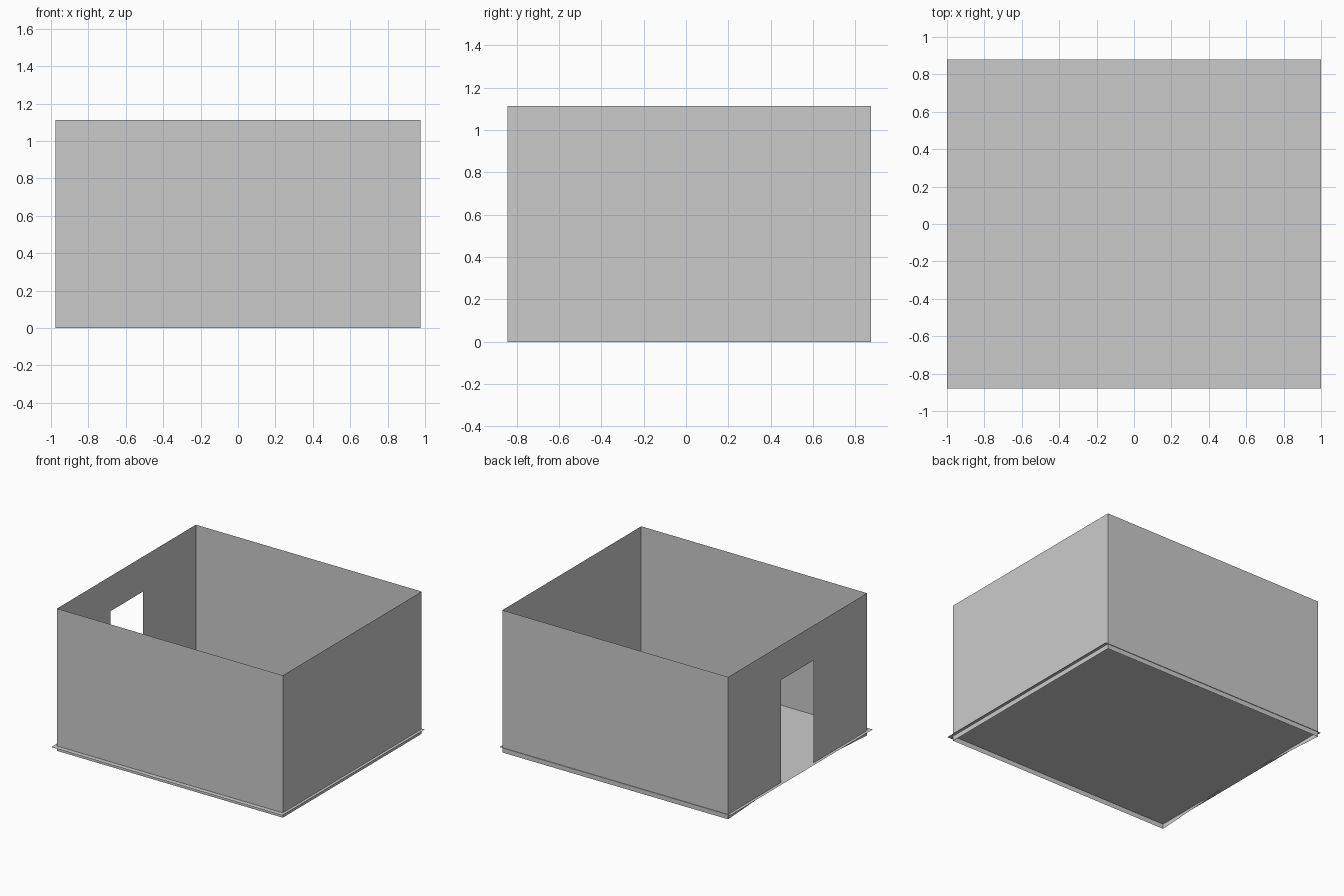
import bpy

if "Cube" in bpy.data.objects:
    bpy.data.objects.remove(bpy.data.objects["Cube"])

# Overall dimensions of the open-topped room
X = 0.977                      # half width of the walls
YF, YB = -0.842, 0.875         # front and back wall positions
H = 1.113                      # wall height
FLOOR_Z = 0.038
DOOR_Y0, DOOR_Y1, DOOR_TOP = -0.18, 0.22, 0.84


def sheet(name, outline):
    """Single flat face from an outline of points."""
    mesh = bpy.data.meshes.new(name)
    mesh.from_pydata(outline, [], [range(len(outline))])
    obj = bpy.data.objects.new(name, mesh)
    bpy.context.collection.objects.link(obj)
    return obj


def wall(name, a, b):
    """Plain upright wall between two plan points."""
    return sheet(name, [(*a, 0), (*b, 0), (*b, H), (*a, H)])


# Plain walls
wall("front_wall", (-X, YF), (X, YF))
wall("right_wall", (X, YF), (X, YB))
wall("back_wall", (X, YB), (-X, YB))

# Left wall with doorway; its lower edge rises to floor level at the jambs
profile = [(YB, 0), (DOOR_Y1, FLOOR_Z), (DOOR_Y1, DOOR_TOP),
           (DOOR_Y0, DOOR_TOP), (DOOR_Y0, FLOOR_Z),
           (YF, 0), (YF, H), (YB, H)]
sheet("left_wall_with_doorway", [(-X, y, z) for y, z in profile])

# Floor sheet, slightly above the wall bottoms and overhanging them
sheet("floor", [(-1, -0.88, FLOOR_Z), (1, -0.88, FLOOR_Z),
                (1, 0.88, FLOOR_Z), (-1, 0.88, FLOOR_Z)])
